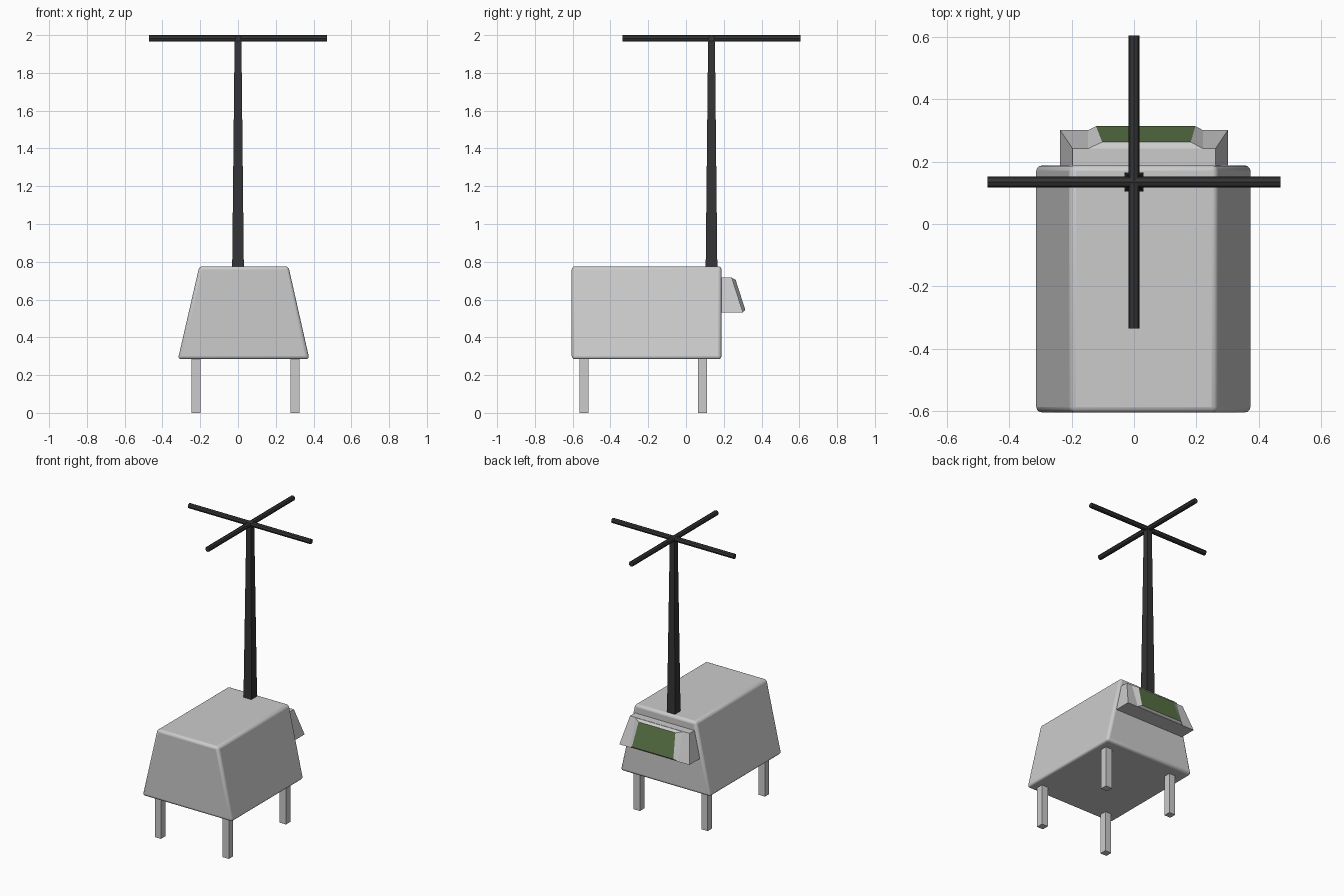
import bpy, math

if "Cube" in bpy.data.objects:
    bpy.data.objects.remove(bpy.data.objects["Cube"])


def material(name, color):
    m = bpy.data.materials.new(name)
    m.diffuse_color = color
    m.use_nodes = True
    m.node_tree.nodes["Principled BSDF"].inputs["Base Color"].default_value = m.diffuse_color
    return m


BLACK = material("black_metal", (0.035, 0.035, 0.037, 1))
GREEN = material("green_glass", (0.10, 0.17, 0.06, 1))


def block(name, bottom, top, mat=None):
    """Six-sided block between two rectangles given as (x0, x1, y0, y1, z)."""
    verts = []
    for x0, x1, y0, y1, z in (bottom, top):
        verts += [(x0, y0, z), (x1, y0, z), (x1, y1, z), (x0, y1, z)]
    return mesh(name, verts, mat)


def mesh(name, verts, mat=None):
    faces = [(3, 2, 1, 0), (4, 5, 6, 7), (0, 1, 5, 4),
             (1, 2, 6, 5), (2, 3, 7, 6), (3, 0, 4, 7)]
    me = bpy.data.meshes.new(name)
    me.from_pydata(verts, [], faces)
    ob = bpy.data.objects.new(name, me)
    bpy.context.collection.objects.link(ob)
    if mat:
        me.materials.append(mat)
    return ob


# Tapered body with softly rounded edges
body = block("body", (-0.318, 0.378, -0.605, 0.188, 0.284),
             (-0.205, 0.267, -0.605, 0.188, 0.776))
bevel = body.modifiers.new("rounded_edges", 'BEVEL')
bevel.width = 0.018
bevel.segments = 3
bpy.context.view_layer.objects.active = body
body.select_set(True)
bpy.ops.object.shade_smooth_by_angle(angle=math.radians(35))
body.select_set(False)

# Four legs
for end, y in (("front", -0.541), ("rear", 0.088)):
    for side, x in (("left", -0.222), ("right", 0.301)):
        r = (x - 0.024, x + 0.024, y - 0.024, y + 0.024)
        block(f"{end}_{side}_leg", r + (0,), r + (0.295,))

# Display housing on the rear with a sloping face
block("display_housing", (-0.238, 0.302, 0.17, 0.302, 0.531),
      (-0.197, 0.262, 0.17, 0.242, 0.717))

# Raised bezel: wide base on the housing, narrower sloping front
bezel = mesh("display_bezel", [
    (-0.15, 0.30, 0.533), (0.224, 0.30, 0.533), (0.224, 0.241, 0.716), (-0.15, 0.241, 0.716),
    (-0.122, 0.314, 0.545), (0.197, 0.314, 0.545), (0.182, 0.263, 0.704), (-0.102, 0.263, 0.704)])
# Flip the winding (front faces +y) and colour the front face as the screen
bezel.data.flip_normals()
bezel.data.materials.append(material("grey", (0.8, 0.8, 0.8, 1)))
bezel.data.materials.append(GREEN)
bezel.data.polygons[1].material_index = 1

# Tapered mast
CY = 0.135
block("mast", (-0.031, 0.031, CY - 0.031, CY + 0.031, 0.76),
      (-0.018, 0.018, CY - 0.018, CY + 0.018, 1.975), BLACK)

# Crossed antenna bars, eight-sided
for name, rot in (("antenna_bar_wide", (0, math.pi / 2, 0)),
                  ("antenna_bar_long", (math.pi / 2, 0, 0))):
    bpy.ops.mesh.primitive_cylinder_add(vertices=8, radius=0.0175, depth=0.94,
                                        location=(0, CY, 1.9825), rotation=rot)
    bar = bpy.context.object
    bar.name = name
    bar.data.materials.append(BLACK)
